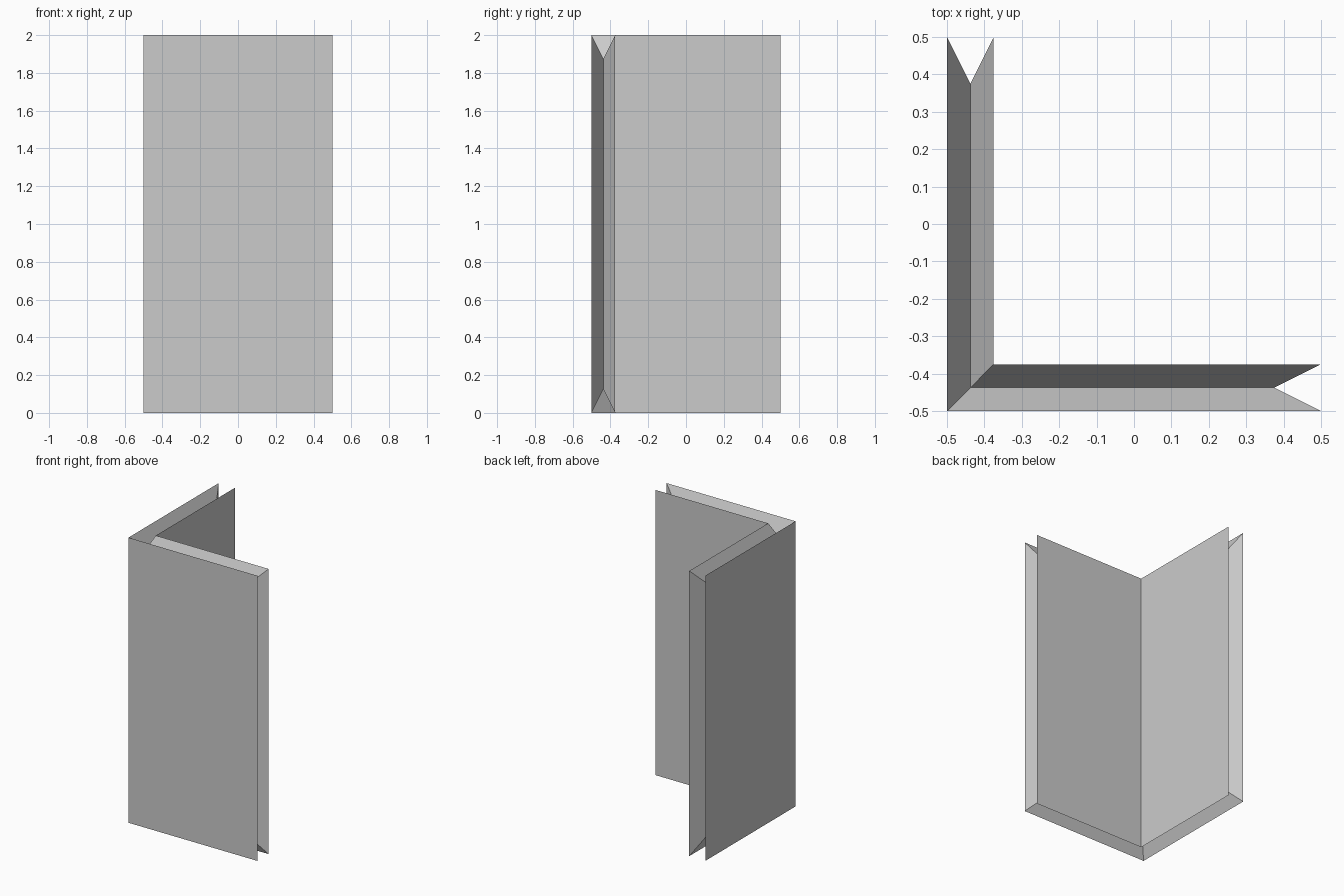
import bpy, bmesh

if "Cube" in bpy.data.objects:
    bpy.data.objects.remove(bpy.data.objects["Cube"])

def rim_loop(bm, offset, end, inset):
    """Six-point outline of an L-shaped sheet: top path, then bottom path back."""
    path = [(offset, end), (offset, offset), (end, offset)]
    top = [bm.verts.new((x, y, 2 - inset)) for x, y in path]
    bottom = [bm.verts.new((x, y, inset)) for x, y in reversed(path)]
    return top + bottom

bm = bmesh.new()

# Outer sheet, groove valley and inner sheet outlines
outer = rim_loop(bm, -0.5, 0.5, 0)
valley = rim_loop(bm, -0.4375, 0.375, 0.125)
inner = rim_loop(bm, -0.375, 0.5, 0)

# Wall faces, two panels per side
for loop in (outer, inner):
    bm.faces.new((loop[0], loop[1], loop[4], loop[5]))
    bm.faces.new((loop[1], loop[2], loop[3], loop[4]))

# V groove running round the whole rim
for a, b in ((outer, valley), (valley, inner)):
    for i in range(6):
        j = (i + 1) % 6
        bm.faces.new((a[i], a[j], b[j], b[i]))

bmesh.ops.recalc_face_normals(bm, faces=bm.faces)
mesh = bpy.data.meshes.new("corner_wall")
bm.to_mesh(mesh)
bm.free()
wall = bpy.data.objects.new("corner_wall", mesh)
bpy.context.collection.objects.link(wall)
